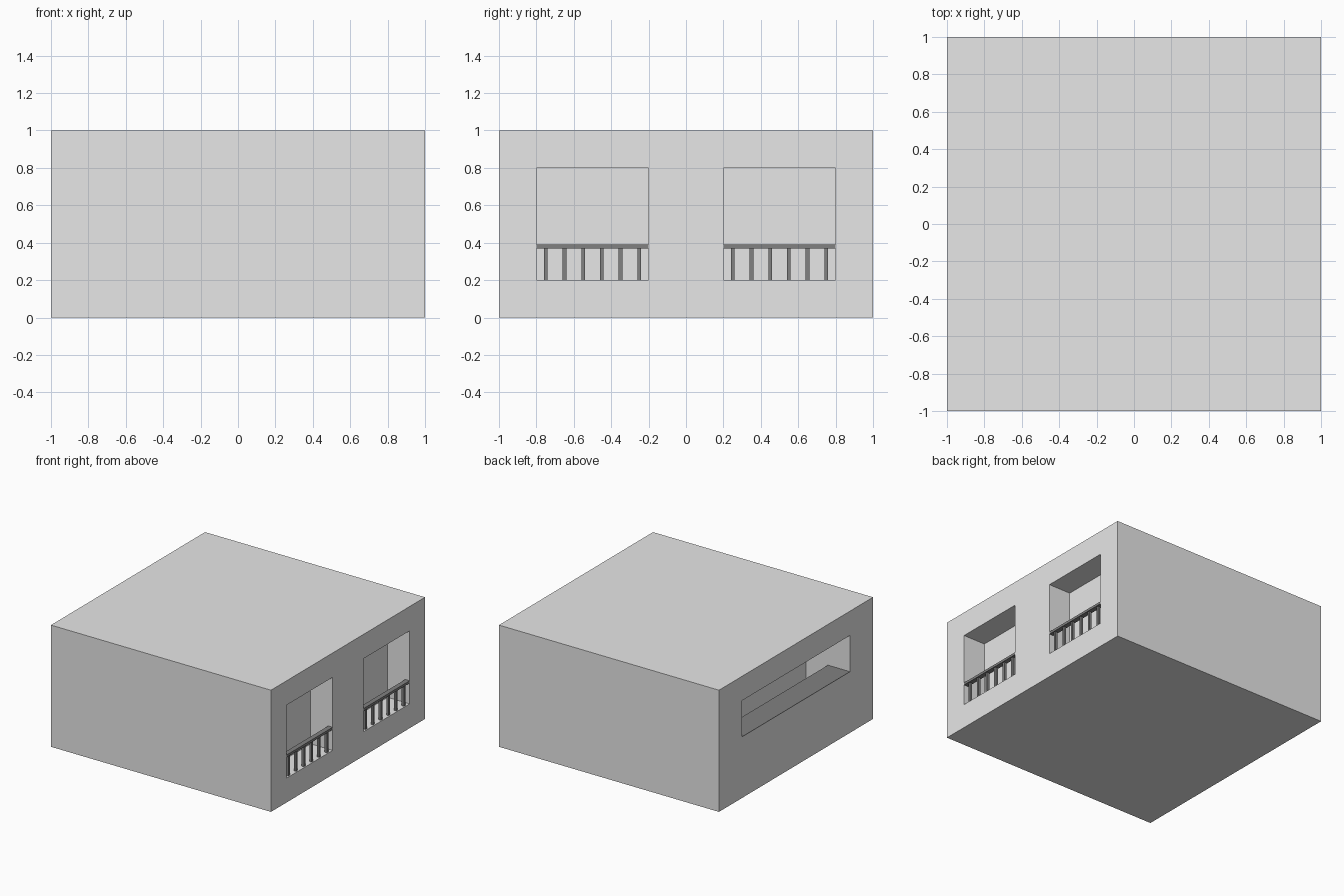
import bpy, bmesh

if "Cube" in bpy.data.objects:
    bpy.data.objects.remove(bpy.data.objects["Cube"])


def material(name, value):
    m = bpy.data.materials.new(name)
    m.diffuse_color = (value, value, value, 1)
    m.use_nodes = True
    m.node_tree.nodes["Principled BSDF"].inputs["Base Color"].default_value = m.diffuse_color
    return m


wall_grey = material("wall_grey", 0.8)
rail_grey = material("dark_grey", 0.22)


def prism(name, outline, y0, y1, mat):
    """Extrude an (x, z) outline along y."""
    bm = bmesh.new()
    face = bm.faces.new([bm.verts.new((x, y0, z)) for x, z in outline])
    ext = bmesh.ops.extrude_face_region(bm, geom=[face])
    moved = [g for g in ext["geom"] if isinstance(g, bmesh.types.BMVert)]
    bmesh.ops.translate(bm, verts=moved, vec=(0, y1 - y0, 0))
    bmesh.ops.recalc_face_normals(bm, faces=bm.faces[:])
    me = bpy.data.meshes.new(name)
    bm.to_mesh(me)
    bm.free()
    me.materials.append(mat)
    ob = bpy.data.objects.new(name, me)
    bpy.context.collection.objects.link(ob)
    return ob


def box(name, x0, x1, y0, y1, z0, z1, mat):
    return prism(name, [(x0, z0), (x1, z0), (x1, z1), (x0, z1)], y0, y1, mat)


def cut(target, cutter):
    mod = target.modifiers.new("cut", "BOOLEAN")
    mod.operation = "DIFFERENCE"
    mod.solver = "EXACT"
    mod.object = cutter
    bpy.context.view_layer.objects.active = target
    bpy.ops.object.modifier_apply(modifier=mod.name)
    bpy.data.objects.remove(cutter)


# Building block
building = box("building", -1, 1, -1, 1, 0, 1, wall_grey)

# Balconies on the right side: niche, handrail and balusters
for label, yc in (("front", -0.5), ("back", 0.5)):
    cut(building, box("cutter", 0.8, 1.2, yc - 0.3, yc + 0.3, 0.2, 0.8, wall_grey))
    box(label + "_handrail", 0.96, 1.0, yc - 0.3, yc + 0.3, 0.37, 0.39, rail_grey)
    for i in range(6):
        y = yc - 0.25 + 0.1 * i
        box(label + "_baluster", 0.97, 0.99, y - 0.01, y + 0.01, 0.2, 0.37, rail_grey)

# Wide niche on the left side, lower floor behind a parapet
cut(building, prism("cutter", [(-1.2, 0.5), (-0.8, 0.5), (-0.8, 0.2), (-0.6, 0.2),
                               (-0.6, 0.8), (-1.2, 0.8)], -0.7, 0.7, wall_grey))

# Dark counter top on the parapet
box("counter_top", -1.0, -0.8, -0.7, 0.7, 0.5, 0.503, rail_grey)
